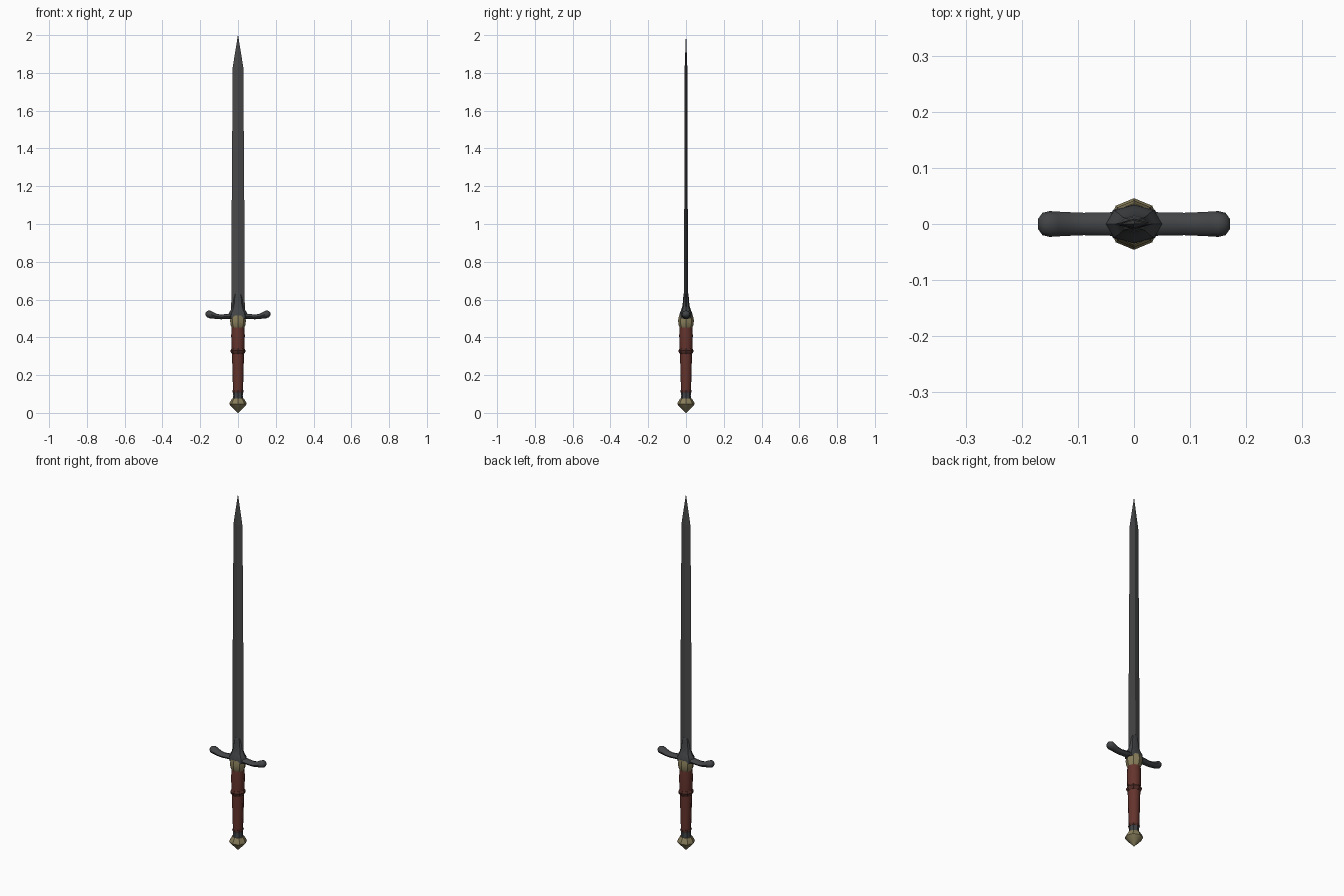
import bpy, bmesh, math

if "Cube" in bpy.data.objects:
    bpy.data.objects.remove(bpy.data.objects["Cube"])


def material(name, rgb):
    m = bpy.data.materials.new(name)
    m.diffuse_color = (*rgb, 1)
    m.use_nodes = True
    m.node_tree.nodes["Principled BSDF"].inputs["Base Color"].default_value = m.diffuse_color
    return m


STEEL = material("dark steel", (0.065, 0.066, 0.068))
IRON = material("iron", (0.055, 0.058, 0.062))
BRASS = material("aged brass", (0.25, 0.21, 0.105))
LEATHER = material("red leather", (0.13, 0.034, 0.026))
BAND = material("dark red band", (0.08, 0.025, 0.02))


def loft(name, rings, mat, n=8, axis="z", angle=35):
    """Skin elliptical rings (position, half width, half depth, height offset)."""
    bm = bmesh.new()
    loops = []
    for t, a, b, *off in rings:
        o = off[0] if off else 0
        loop = []
        for i in range(n):
            c, s = math.cos(2 * math.pi * i / n), math.sin(2 * math.pi * i / n)
            loop.append(bm.verts.new((a * c, b * s, t) if axis == "z" else (t, a * c, o + b * s)))
        loops.append(loop)
    for p, q in zip(loops, loops[1:]):
        for i in range(n):
            j = (i + 1) % n
            bm.faces.new((p[i], p[j], q[j], q[i]))
    bm.faces.new(loops[0][::-1])
    bm.faces.new(loops[-1])
    bmesh.ops.remove_doubles(bm, verts=bm.verts, dist=1e-5)
    bmesh.ops.recalc_face_normals(bm, faces=bm.faces)
    me = bpy.data.meshes.new(name)
    bm.to_mesh(me)
    bm.free()
    me.materials.append(mat)
    ob = bpy.data.objects.new(name, me)
    bpy.context.collection.objects.link(ob)
    bpy.context.view_layer.objects.active = ob
    bpy.ops.object.select_all(action="DESELECT")
    ob.select_set(True)
    if angle:
        bpy.ops.object.shade_smooth_by_angle(angle=math.radians(angle))
    return ob


# Blade: diamond cross-section tapering to the point
loft("blade", [(0.52, 0.036, 0.010), (1.0, 0.034, 0.0095), (1.83, 0.028, 0.007),
               (2.0, 0.0005, 0.0005)], STEEL, n=4, angle=0)

# Sleeve flaring from the guard up over the blade
loft("blade_sleeve", [(0.50, 0.052, 0.036), (0.525, 0.050, 0.034), (0.545, 0.038, 0.026),
                      (0.57, 0.029, 0.018), (0.61, 0.024, 0.015), (0.628, 0.018, 0.013),
                      (0.638, 0.006, 0.010)], IRON)

# Crossguard arms, curving up to rounded ends
half = [(0.04, 0.021, 0.014, 0.512), (0.09, 0.020, 0.0125, 0.508), (0.115, 0.021, 0.014, 0.511),
        (0.135, 0.022, 0.018, 0.518), (0.150, 0.023, 0.021, 0.522), (0.163, 0.020, 0.017, 0.523),
        (0.171, 0.009, 0.008, 0.523)]
loft("crossguard", [(-x, a, b, o) for x, a, b, o in reversed(half)] + half, IRON, axis="x", angle=50)


def turned(name, profile, mat, angle=35):
    return loft(name, [(z, r, r) for z, r in profile], mat, angle=angle)


# Brass collar under the guard
turned("guard_collar", [(0.452, 0.033), (0.465, 0.039), (0.49, 0.042), (0.515, 0.037)], BRASS)

# Grip with central ring and bottom band
turned("upper_grip", [(0.325, 0.033), (0.35, 0.034), (0.41, 0.036), (0.457, 0.033)], LEATHER, 50)
turned("lower_grip", [(0.11, 0.026), (0.20, 0.029), (0.328, 0.032)], LEATHER, 50)
turned("grip_ring", [(0.312, 0.032), (0.320, 0.038), (0.330, 0.040), (0.340, 0.034)], BAND)
turned("grip_band", [(0.108, 0.028), (0.114, 0.030), (0.120, 0.028)], BAND)

# Iron neck and faceted brass pommel
turned("pommel_neck", [(0.07, 0.028), (0.09, 0.025), (0.112, 0.027)], IRON)
turned("pommel", [(0.0, 0.003), (0.012, 0.014), (0.032, 0.034), (0.046, 0.046),
                  (0.056, 0.043), (0.076, 0.031)], BRASS)
